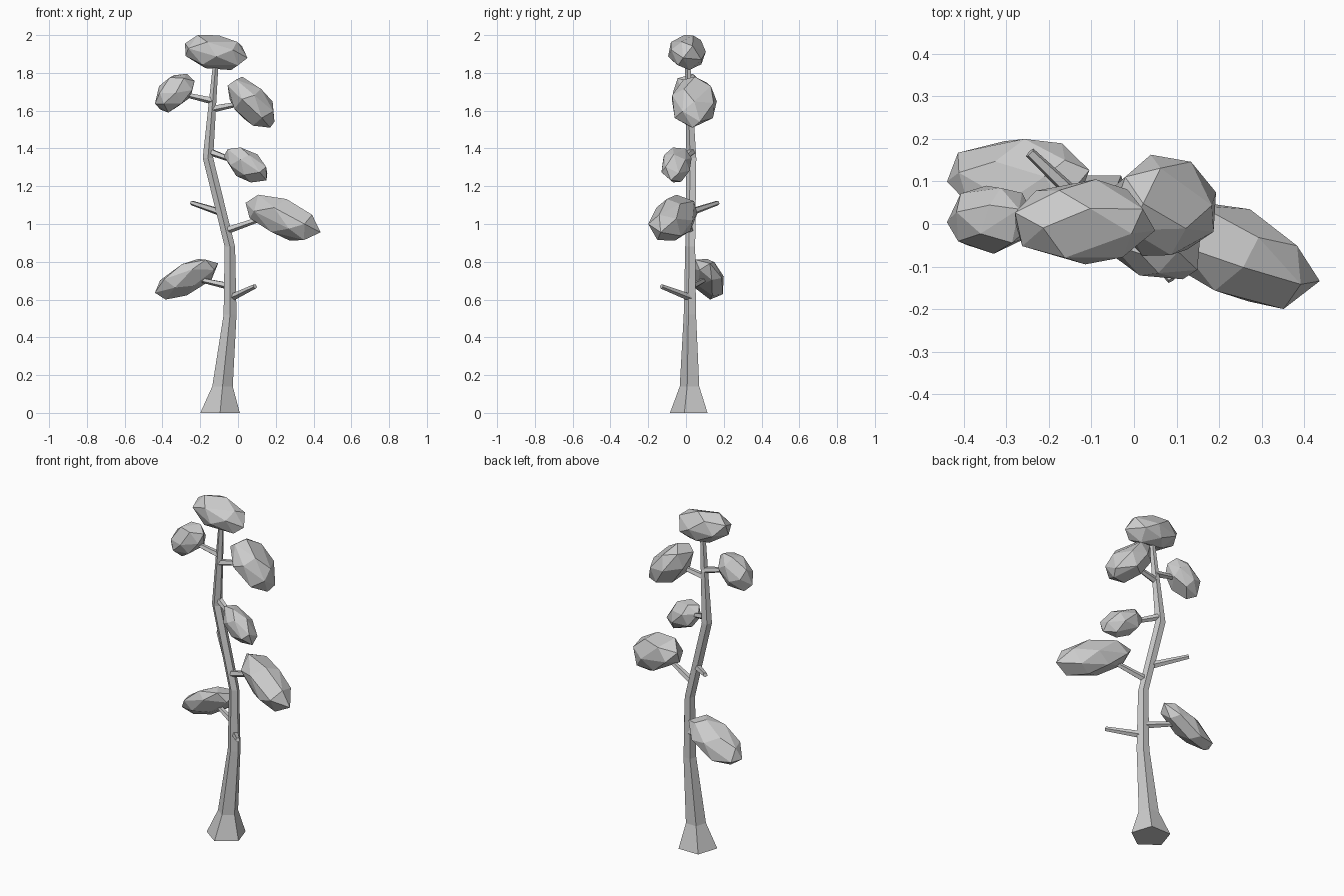
import bpy, bmesh, math, random
from mathutils import Vector, Matrix

if "Cube" in bpy.data.objects:
    bpy.data.objects.remove(bpy.data.objects["Cube"])


def finish(name, bm):
    bmesh.ops.recalc_face_normals(bm, faces=bm.faces)
    mesh = bpy.data.meshes.new(name)
    bm.to_mesh(mesh)
    bm.free()
    obj = bpy.data.objects.new(name, mesh)
    bpy.context.collection.objects.link(obj)
    return obj


def skin_rings(name, rings):
    # Join equal-sized rings of points into a capped tube
    bm = bmesh.new()
    loops = [[bm.verts.new(p) for p in ring] for ring in rings]
    n = len(loops[0])
    for a, b in zip(loops, loops[1:]):
        for i in range(n):
            j = (i + 1) % n
            bm.faces.new((a[i], a[j], b[j], b[i]))
    bm.faces.new(loops[0][::-1])
    bm.faces.new(loops[-1])
    return finish(name, bm)


def pentagon(radius):
    # One corner faces the front
    return [Vector((radius * math.cos(t), radius * math.sin(t), 0))
            for t in (-math.pi / 2 + i * math.tau / 5 for i in range(5))]


def branch(name, start, end, r0=0.02, r1=0.013):
    start, end = Vector(start), Vector(end)
    q = (end - start).to_track_quat('Z', 'Y')
    skin_rings(name, [[c + q @ p for p in pentagon(r)]
                      for c, r in ((start, r0), (end, r1))])


def foliage(name, lo, hi, lean, seed):
    # Faceted hull of a leaning ellipsoid, fitted to the box lo..hi
    rnd = random.Random(seed)
    xy, xz, yz = lean
    m22 = math.sqrt(1 - xy * xy)
    m32 = (yz - xy * xz) / m22
    m33 = math.sqrt(1 - xz * xz - m32 * m32)
    shear = Matrix(((1, 0, 0), (xy, m22, 0), (xz, m32, m33)))
    count, pts = 20, []
    for i in range(count):
        z = 1 - (2 * i + 1) / count
        t = i * 2.39996 + seed
        r = math.sqrt(1 - z * z)
        p = Vector((r * math.cos(t), r * math.sin(t), z))
        p += Vector([rnd.uniform(-0.1, 0.1) for _ in range(3)])
        pts.append(shear @ p.normalized())
    for k in range(3):
        a, b = min(p[k] for p in pts), max(p[k] for p in pts)
        for p in pts:
            p[k] = lo[k] + (p[k] - a) / (b - a) * (hi[k] - lo[k])
    bm = bmesh.new()
    for p in pts:
        bm.verts.new(p)
    bmesh.ops.convex_hull(bm, input=bm.verts)
    bmesh.ops.dissolve_limit(bm, angle_limit=math.radians(10),
                             verts=bm.verts, edges=bm.edges)
    finish(name, bm)


# Trunk: x, y, z, radius
trunk = [(-0.095, 0.025, 0, 0.11), (-0.082, 0.024, 0.14, 0.057),
         (-0.042, 0.024, 0.52, 0.036), (-0.043, 0.025, 0.88, 0.029),
         (-0.159, 0.031, 1.35, 0.029), (-0.117, 0.01, 1.86, 0.015)]
skin_rings("trunk", [[Vector((x, y, z)) + p for p in pentagon(r)]
                     for x, y, z, r in trunk])

# Branches and bare stubs
branch("low_right_stub", (-0.03, 0.02, 0.612), (0.09, -0.13, 0.67))
branch("low_left_branch", (-0.04, 0.03, 0.67), (-0.2, 0.1, 0.705))
branch("mid_left_stub", (-0.1, 0.03, 1.065), (-0.245, 0.168, 1.112))
branch("mid_right_branch", (-0.05, 0.02, 0.97), (0.14, -0.03, 1.035))
branch("high_right_branch", (-0.155, 0.035, 1.385), (-0.02, -0.03, 1.335))
branch("upper_left_branch", (-0.13, 0.02, 1.652), (-0.29, 0.01, 1.688))
branch("upper_right_branch", (-0.135, 0.02, 1.61), (0.02, 0.03, 1.64))

# Foliage clumps
foliage("top_foliage", (-0.28, -0.095, 1.815), (0.05, 0.105, 2.0), (0, -0.2, 0), 1)
foliage("upper_left_foliage", (-0.44, -0.07, 1.59), (-0.23, 0.09, 1.795), (0, 0.35, 0), 2)
foliage("upper_right_foliage", (-0.055, -0.075, 1.51), (0.193, 0.163, 1.78), (0, -0.5, 0), 3)
foliage("high_right_foliage", (-0.075, -0.13, 1.22), (0.155, 0.03, 1.405), (-0.3, -0.45, 0.1), 4)
foliage("mid_right_foliage", (0.04, -0.2, 0.912), (0.437, 0.06, 1.155), (-0.5, -0.5, 0.25), 5)
foliage("low_left_foliage", (-0.44, 0.02, 0.6), (-0.105, 0.2, 0.815), (0, 0.6, -0.3), 6)
